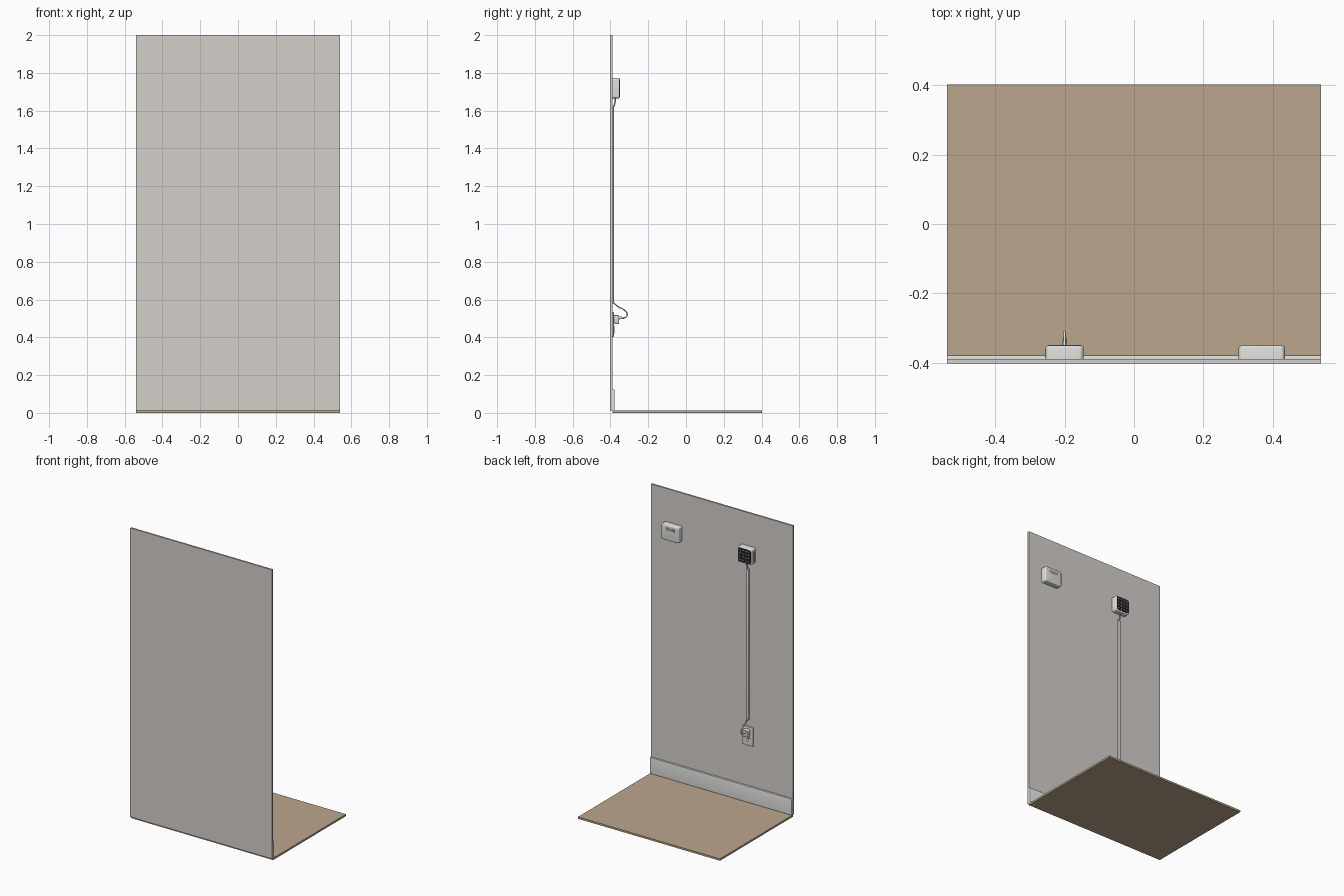
import bpy, bmesh, math
from mathutils import Vector

if "Cube" in bpy.data.objects:
    bpy.data.objects.remove(bpy.data.objects["Cube"])


def mat(name, rgb):
    m = bpy.data.materials.new(name)
    m.diffuse_color = (*rgb, 1)
    m.use_nodes = True
    m.node_tree.nodes["Principled BSDF"].inputs["Base Color"].default_value = m.diffuse_color
    return m


WALL = mat("warm grey paint", (0.66, 0.63, 0.60))
TRIM = mat("white trim", (0.78, 0.78, 0.76))
FLOOR = mat("tan floor", (0.50, 0.38, 0.27))
SHELL = mat("white plastic", (0.75, 0.75, 0.73))
GREY = mat("grey plastic", (0.33, 0.33, 0.33))
BLACK = mat("black panel", (0.012, 0.012, 0.018))
DY = -0.39  # room side of the wall


def finish(name, bm, material, smooth=True):
    me = bpy.data.meshes.new(name)
    bmesh.ops.recalc_face_normals(bm, faces=bm.faces)
    bm.to_mesh(me)
    bm.free()
    me.materials.append(material)
    ob = bpy.data.objects.new(name, me)
    bpy.context.collection.objects.link(ob)
    if smooth:
        bpy.context.view_layer.objects.active = ob
        ob.select_set(True)
        bpy.ops.object.shade_smooth_by_angle(angle=math.radians(35))
        ob.select_set(False)
    return ob


def add_box(bm, x, y, z):
    """Add a box given (min, max) on each axis."""
    vs = bmesh.ops.create_cube(bm, size=1)["verts"]
    for v in vs:
        v.co = Vector([(a + b) / 2 + c * (b - a) for (a, b), c in zip((x, y, z), v.co)])


def box(name, x, y, z, material, corner=0.0, front=0.0):
    """Box with rounded outline corners and a softened room-side rim."""
    bm = bmesh.new()
    add_box(bm, x, y, z)
    if corner:
        es = [e for e in bm.edges if abs(e.verts[0].co.y - e.verts[1].co.y) > 1e-5]
        bmesh.ops.bevel(bm, geom=es, offset=corner, segments=6, profile=0.5, affect='EDGES')
    if front:
        es = [e for e in bm.edges if all(v.co.y > y[1] - 1e-5 for v in e.verts)]
        bmesh.ops.bevel(bm, geom=es, offset=front, segments=4, profile=0.5, affect='EDGES')
    return finish(name, bm, material, bool(corner or front))


def boxes(name, items, material):
    bm = bmesh.new()
    for it in items:
        add_box(bm, *it)
    return finish(name, bm, material, False)


def cable(name, pts, radius, material):
    cu = bpy.data.curves.new(name, 'CURVE')
    cu.dimensions = '3D'
    cu.bevel_depth = radius
    cu.bevel_resolution = 3
    cu.use_fill_caps = True
    sp = cu.splines.new('BEZIER')
    sp.bezier_points.add(len(pts) - 1)
    for p, co in zip(sp.bezier_points, pts):
        p.co = co
        p.handle_left_type = p.handle_right_type = 'AUTO'
    cu.materials.append(material)
    ob = bpy.data.objects.new(name, cu)
    bpy.context.collection.objects.link(ob)


# Room corner
box("wall", (-0.54, 0.54), (-0.402, DY), (0.013, 2.0), WALL)
box("floor", (-0.54, 0.54), (DY, 0.402), (0, 0.013), FLOOR)
box("baseboard", (-0.54, 0.54), (DY, -0.378), (0.013, 0.125), TRIM, front=0.003)

# Plain wall box with a slot near its top
box("chime_box", (0.302, 0.435), (DY, -0.351), (1.665, 1.773), SHELL, 0.012, 0.007)
box("chime_slot", (0.335, 0.402), (-0.352, -0.3503), (1.735, 1.755), GREY, 0.003)

# Second device: housing, black panel, button grid and side vents
CX = -0.2
box("device_housing", (CX - 0.055, CX + 0.055), (DY, -0.351), (1.665, 1.773), SHELL, 0.014, 0.006)
box("device_panel", (CX - 0.047, CX + 0.047), (-0.352, -0.3495), (1.673, 1.765), BLACK, 0.009)
boxes("device_buttons",
      [((CX + i * 0.022 - 0.004, CX + i * 0.022 + 0.004), (-0.350, -0.3485),
        (1.719 + j * 0.022 - 0.003, 1.719 + j * 0.022 + 0.003))
       for i in (-1.5, -0.5, 0.5, 1.5) for j in (-1.5, -0.5, 0.5, 1.5)], SHELL)
boxes("device_side_vents",
      [((CX - 0.057, CX - 0.054), (y - 0.002, y + 0.002), (1.69 + k * 0.0145 - 0.003, 1.69 + k * 0.0145 + 0.003))
       for y in (-0.382, -0.373, -0.364) for k in range(5)], GREY)

# Cable channel down the wall
box("cable_channel", (CX - 0.01, CX + 0.01), (DY, -0.382), (0.58, 1.62), SHELL, front=0.002)
cable("upper_cable", [(CX, -0.376, 1.672), (CX, -0.376, 1.645), (CX, -0.385, 1.615)], 0.004, SHELL)
cable("lower_cable", [(CX, -0.386, 0.585), (CX, -0.36, 0.563), (CX, -0.325, 0.543),
                      (CX, -0.311, 0.523), (CX, -0.318, 0.507), (CX, -0.335, 0.503)], 0.0035, SHELL)

# Outlet plate with two sockets
box("outlet_plate", (CX - 0.041, CX + 0.041), (DY, -0.382), (0.403, 0.533), SHELL, 0.004, 0.003)
for label, z in (("upper", 0.496), ("lower", 0.440)):
    box(label + "_socket", (CX - 0.02, CX + 0.02), (-0.383, -0.379), (z - 0.021, z + 0.021), TRIM, 0.01)
    boxes(label + "_socket_slots",
          [((CX + s * 0.008 - 0.0015, CX + s * 0.008 + 0.0015), (-0.380, -0.3786), (z, z + 0.012)) for s in (-1, 1)]
          + [((CX - 0.003, CX + 0.003), (-0.380, -0.3786), (z - 0.013, z - 0.007))], BLACK)

# Plug and tapered strain relief
box("plug", (CX - 0.021, CX + 0.021), (-0.379, -0.354), (0.471, 0.517), SHELL, 0.006, 0.004)
bm = bmesh.new()
bmesh.ops.create_cone(bm, cap_ends=True, segments=16, radius1=0.0045, radius2=0.008, depth=0.028)
for v in bm.verts:
    v.co = Vector((CX + v.co.x, -0.341 - v.co.z, 0.503 + v.co.y))
finish("strain_relief", bm, SHELL)
